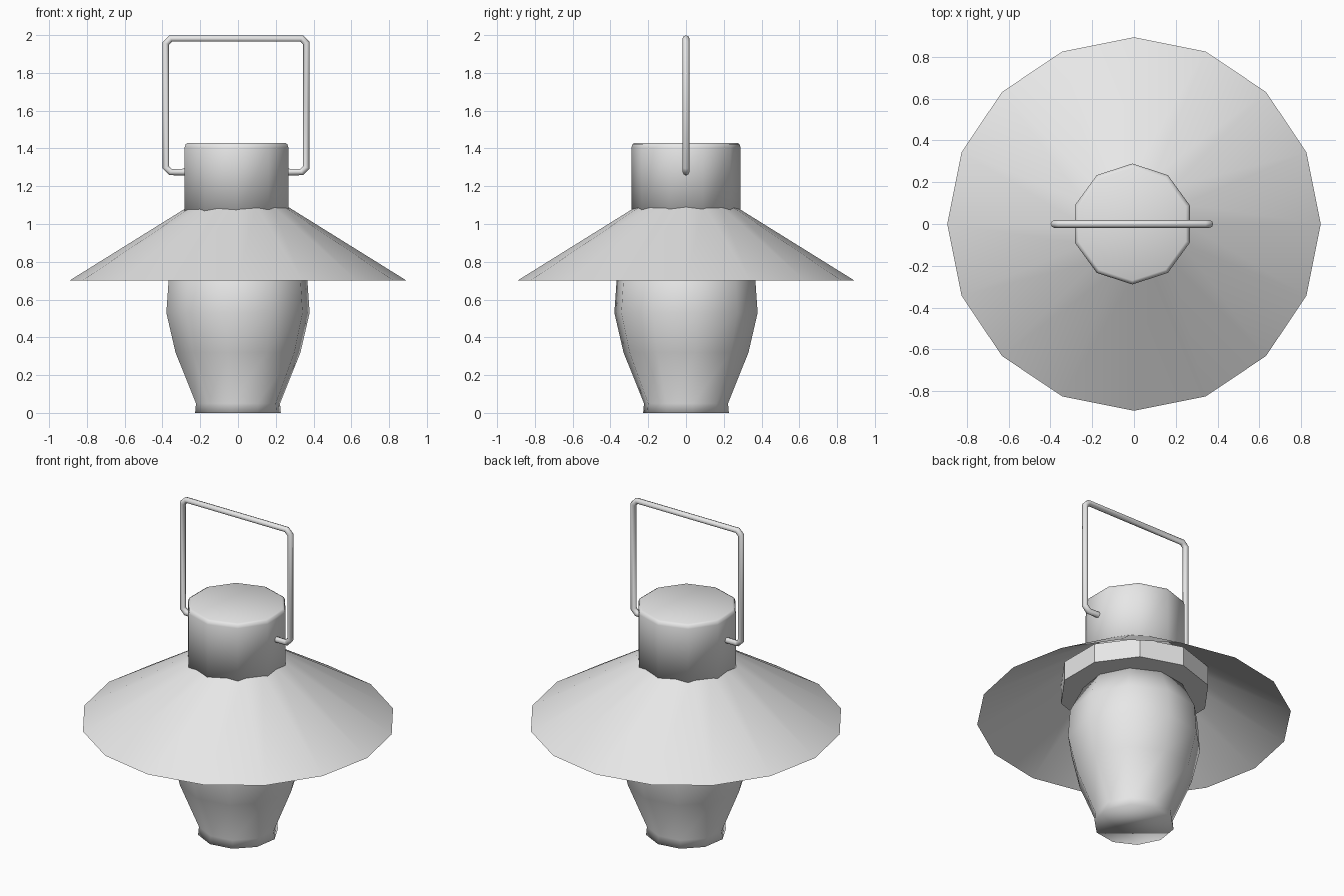
import bpy
import bmesh
from math import cos, sin, pi, radians
from mathutils import Vector

default = bpy.data.objects.get("Cube")
if default:
    bpy.data.objects.remove(default, do_unlink=True)

# Single plain finish
grey = bpy.data.materials.new("light_grey")
grey.use_nodes = True
grey.diffuse_color = (0.8, 0.8, 0.8, 1)
grey.node_tree.nodes["Principled BSDF"].inputs["Base Color"].default_value = (0.8, 0.8, 0.8, 1)


def finish(name, bm, angle=180):
    mesh = bpy.data.meshes.new(name)
    bmesh.ops.recalc_face_normals(bm, faces=bm.faces)
    bm.to_mesh(mesh)
    bm.free()
    mesh.materials.append(grey)
    obj = bpy.data.objects.new(name, mesh)
    bpy.context.collection.objects.link(obj)
    bpy.ops.object.select_all(action='DESELECT')
    obj.select_set(True)
    bpy.context.view_layer.objects.active = obj
    if angle >= 180:
        bpy.ops.object.shade_smooth()
    else:
        bpy.ops.object.shade_smooth_by_angle(angle=radians(angle))
    return obj


def skin(bm, rings, caps):
    """Bridge consecutive rings of vertices and optionally close both ends."""
    n = len(rings[0])
    for a, b in zip(rings, rings[1:]):
        for i in range(n):
            j = (i + 1) % n
            bm.faces.new((a[i], a[j], b[j], b[i]))
    if caps:
        bm.faces.new(rings[0])
        bm.faces.new(rings[-1])


def lathe(name, profile, sides, phase, centre=0.0, caps=True, angle=180):
    bm = bmesh.new()
    turns = [radians(phase) + 2 * pi * i / sides for i in range(sides)]
    rings = [[bm.verts.new((centre + r * cos(t), r * sin(t), z)) for t in turns]
             for r, z in profile]
    skin(bm, rings, caps)
    return finish(name, bm, angle)


def tube(name, points, radius, sides=8):
    """Sweep a round section along a path in the xz plane."""
    bm = bmesh.new()
    path = [Vector((x, 0, z)) for x, z in points]
    side = Vector((0, 1, 0))
    rings = []
    for i, p in enumerate(path):
        before = (p - path[max(i - 1, 0)]).normalized()
        after = (path[min(i + 1, len(path) - 1)] - p).normalized()
        normal = (before + after).normalized().cross(side)
        rings.append([bm.verts.new(p + radius * (normal * cos(t) + side * sin(t)))
                      for t in (2 * pi * k / sides for k in range(sides))])
    skin(bm, rings, True)
    return finish(name, bm, 50)


# Vase-shaped lamp body
lathe("lamp_body", [(0.23, 0), (0.225, 0.05), (0.335, 0.32), (0.384, 0.53),
                    (0.372, 0.70), (0.29, 0.87)], 10, 9)

# Collar under the shade
lathe("collar", [(0.43, 0.855), (0.43, 0.975)], 10, 90, -0.005, angle=30)

# Wide conical shade, open below
lathe("shade", [(0.893, 0.70), (0.25, 1.10)], 16, 90, caps=False, angle=40)

# Chimney cap with a softened top edge
lathe("chimney_cap", [(0.289, 1.03), (0.289, 1.405), (0.283, 1.423), (0.27, 1.43)],
      10, 90, -0.008)

# Wire carrying handle with chamfered corners
mid, half, low, high, cut = -0.01, 0.372, 1.275, 1.982, 0.025
right = [(0.25, low), (half - cut, low), (half, low + cut),
         (half, high - cut), (half - cut, high)]
left = [(-x, z) for x, z in reversed(right)]
tube("carry_handle", [(mid + x, z) for x, z in right + left], 0.018)
